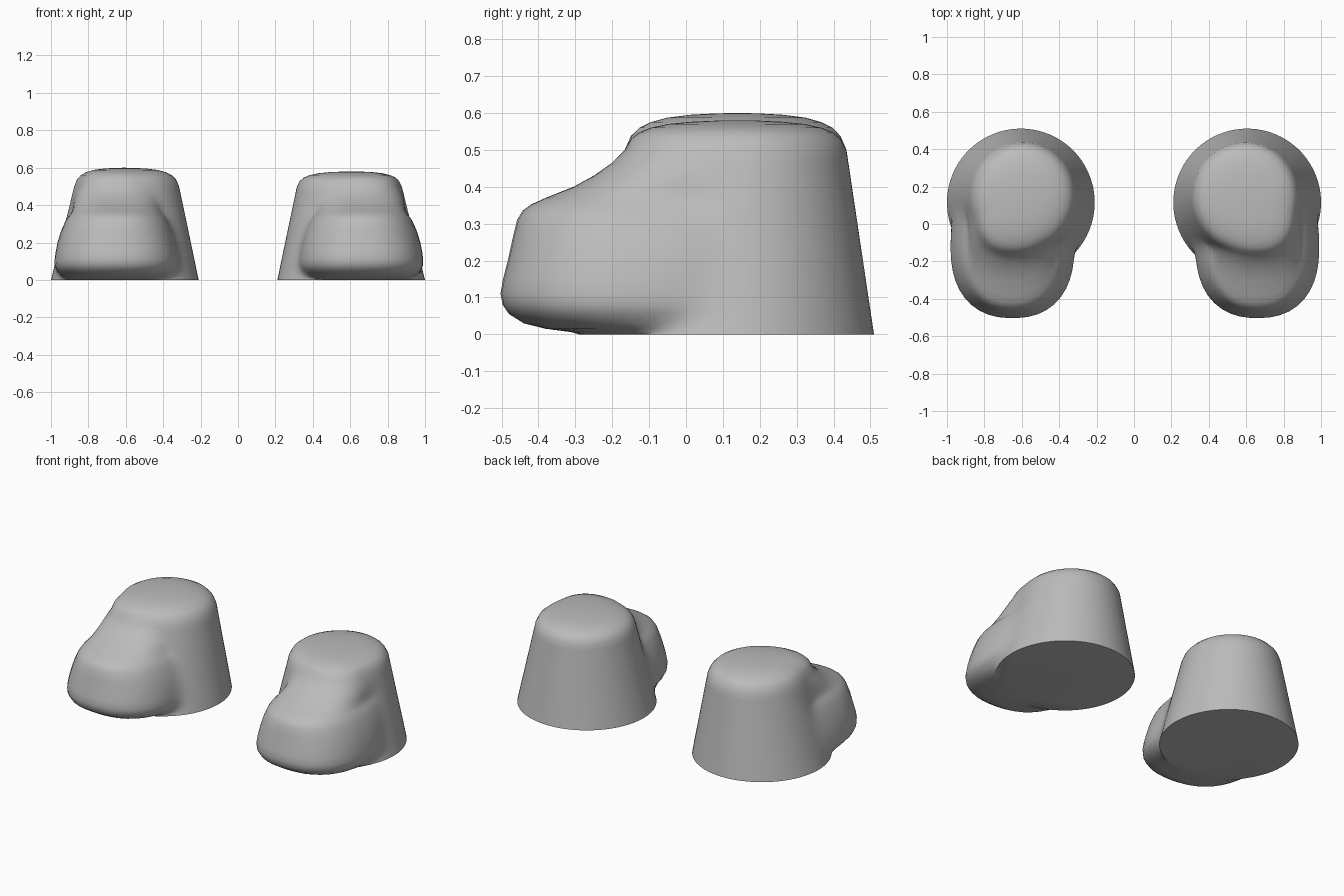
import bpy, bmesh, math
from mathutils import Vector

if "Cube" in bpy.data.objects:
    bpy.data.objects.remove(bpy.data.objects["Cube"])

grey = bpy.data.materials.new("boot_grey")
grey.use_nodes = True
grey.diffuse_color = (0.5, 0.5, 0.5, 1)
grey.node_tree.nodes["Principled BSDF"].inputs["Base Color"].default_value = (0.5, 0.5, 0.5, 1)

STEPS = 72
ORIGIN = Vector((0.62, 0.1))
# Toe profile: height, front reach, half width
TOE = [(0, -.28, .26), (.006, -.31, .27), (.015, -.38, .285), (.03, -.44, .30),
       (.055, -.48, .32), (.08, -.497, .33), (.11, -.503, .33), (.15, -.496, .325),
       (.2, -.483, .315), (.26, -.47, .297), (.31, -.458, .275), (.335, -.443, .26),
       (.352, -.42, .245), (.37, -.38, .235), (.4, -.305, .23), (.43, -.25, .225),
       (.465, -.2, .215), (.5, -.165, .2)]
# Rounded crown: height, shrink
CROWN = [(.53, .945), (.548, .87), (.56, .77), (.57, .62), (.576, .42), (.579, .2)]


def reach(direction, cx, cy, rx, ry, power):
    """Distance from the origin to a superellipse along a direction."""
    low, high = 0, 1.5
    for _ in range(24):
        mid = (low + high) / 2
        p = ORIGIN + direction * mid
        inside = abs((p.x - cx) / rx) ** power + abs((p.y - cy) / ry) ** power < 1
        low, high = (mid, high) if inside else (low, mid)
    return low


def outline(z, front, toe_width, toe_x):
    """Leg and toe outlines blended into one ring."""
    t = z / 0.5
    ring = []
    for i in range(STEPS):
        a = math.tau * i / STEPS
        d = Vector((math.cos(a), math.sin(a)))
        leg = reach(d, .605 - .01 * t, .115 + .03 * t, .395 - .115 * t, .395 - .105 * t, 2)
        toe = reach(d, toe_x, (front + .25) / 2, toe_width, (.25 - front) / 2, 2.35)
        ring.append(ORIGIN + d * (leg ** 24 + toe ** 24) ** (1 / 24))
    return ring


def boot(name, side, toe_x, height):
    bm = bmesh.new()
    levels = [(z, outline(z, f, w, toe_x)) for z, f, w in TOE]
    top, middle = levels[-1][1], Vector((.61, .14))
    for z, s in CROWN:
        levels.append((.5 + (z - .5) * (height - .5) / .08,
                       [middle + (p - middle) * s for p in top]))
    rings = [[bm.verts.new((side * p.x, p.y, z)) for p in pts] for z, pts in levels]
    for low, high in zip(rings, rings[1:]):
        for i in range(STEPS):
            j = (i + 1) % STEPS
            bm.faces.new((low[i], low[j], high[j], high[i]))
    bm.faces.new(rings[0])
    tip = bm.verts.new((side * middle.x, middle.y, height))
    for i in range(STEPS):
        bm.faces.new((rings[-1][i], rings[-1][(i + 1) % STEPS], tip))
    bmesh.ops.recalc_face_normals(bm, faces=bm.faces)
    mesh = bpy.data.meshes.new(name)
    bm.to_mesh(mesh)
    bm.free()
    mesh.materials.append(grey)
    obj = bpy.data.objects.new(name, mesh)
    bpy.context.collection.objects.link(obj)
    bpy.ops.object.select_all(action="DESELECT")
    obj.select_set(True)
    bpy.context.view_layer.objects.active = obj
    bpy.ops.object.shade_smooth_by_angle(angle=math.radians(50))


boot("left_boot", 1, .66, .58)
boot("right_boot", -1, .65, .6)
